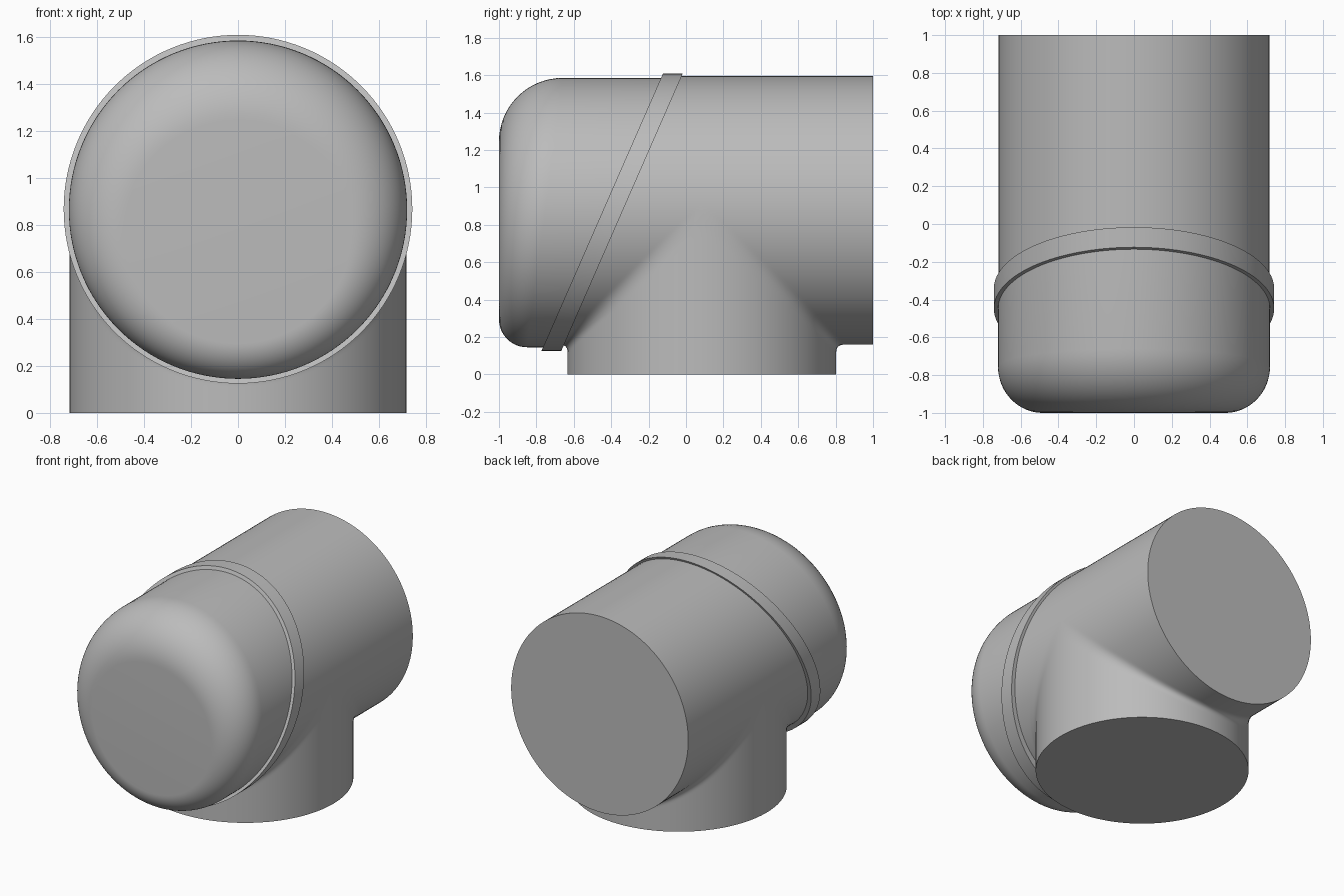
import bpy, bmesh, math
from mathutils import Vector

if "Cube" in bpy.data.objects:
    bpy.data.objects.remove(bpy.data.objects["Cube"])

N, SEG = 128, 22
R, ZC, YC = 0.718, 0.877, 0.085      # tee pipes: radius, axis height, branch position
CAP_R, CAP_Z = 0.72, 0.865           # rounded front cap
ANG = [2 * math.pi * i / N for i in range(N)]   # angle 0 points down (or to +y on the branch)

grey = bpy.data.materials.new("pipe_grey")
grey.diffuse_color = (0.5, 0.5, 0.5, 1)
grey.use_nodes = True
grey.node_tree.nodes["Principled BSDF"].inputs["Base Color"].default_value = grey.diffuse_color


def collar_y(z):
    """Slanted plane of the collar."""
    return -0.395 + 0.438 * (z - 0.867)


def ring_pt(r, a, zc, y):
    return Vector((r * math.sin(a), y, zc - r * math.cos(a)))


def strips(bm, rows, close_loop=False, fill=None):
    """Skin a closed set of rows; optionally fill the end at index `fill`."""
    vs = [[bm.verts.new(p) for p in row] for row in rows]
    m = len(rows[0])
    for i in range(len(vs)):
        a, b = vs[i], vs[(i + 1) % len(vs)]
        for j in range(m if close_loop else m - 1):
            k = (j + 1) % m
            bm.faces.new((a[j], b[j], b[k], a[k]))
    if fill is not None:
        bm.faces.new([row[fill] for row in vs])


def finish(bm, name):
    bmesh.ops.remove_doubles(bm, verts=bm.verts[:], dist=1e-5)
    bmesh.ops.dissolve_degenerate(bm, edges=bm.edges[:], dist=1e-6)
    bmesh.ops.recalc_face_normals(bm, faces=bm.faces[:])
    me = bpy.data.meshes.new(name)
    bm.to_mesh(me)
    bm.free()
    me.materials.append(grey)
    ob = bpy.data.objects.new(name, me)
    bpy.context.collection.objects.link(ob)
    bpy.ops.object.select_all(action='DESELECT')
    ob.select_set(True)
    bpy.context.view_layer.objects.active = ob
    bpy.ops.object.shade_smooth_by_angle(angle=math.radians(35))


def blend(p):
    """Move a point onto the filleted union of the two pipes."""
    x, v, u = p.x, p.y - YC, p.z - ZC
    for _ in range(6):
        k = 0.042 * min(1, max(0, -u / 0.5))
        if k < 1e-4:
            break
        la, lb = math.hypot(x, u), math.hypot(x, v)
        h = max(k - abs(la - lb), 0) / k
        if h == 0:
            break
        f = min(la, lb) - R - h * h * k / 4
        wa = 1 - h / 2 if la < lb else h / 2
        wb = 1 - wa
        g = Vector((x * (wa / la + wb / lb), wb * v / lb, wa * u / la))
        s = f / max(g.length_squared, 0.1)
        x, v, u = x - s * g.x, v - s * g.y, u - s * g.z
    return Vector((x, v + YC, u + ZC))


# Tee body: horizontal pipe in two lengths meeting the branch seam
T = [(j / SEG) ** 2 for j in range(SEG + 1)]
bm = bmesh.new()
for side in (-1, 1):
    rows = []
    for a in ANG:
        z = ZC - R * math.cos(a)
        seam = YC + side * max(0, R * math.cos(a))
        end = 1.0 if side > 0 else collar_y(z)
        rows.append([blend(ring_pt(R, a, ZC, seam + (end - seam) * t)) for t in T])
    strips(bm, rows, fill=SEG if side > 0 else None)
# Tee body: vertical branch down to the floor
rows = []
for a in ANG:
    x, v = R * math.sin(a), R * math.cos(a)
    seam = ZC - abs(v)
    rows.append([blend(Vector((x, YC + v, seam * (1 - t)))) for t in T])
strips(bm, rows, fill=SEG)
finish(bm, "tee_body")

# Front cap: edge rounding grows from bottom to top
bm = bmesh.new()
rows = []
for a in ANG:
    r = 0.245 - 0.095 * math.cos(a)
    row = []
    for j in range(17):
        q = j / 16 * math.pi / 2
        row.append(ring_pt(CAP_R - r + r * math.sin(q), a, CAP_Z, -1 + r * (1 - math.cos(q))))
    row.append(ring_pt(CAP_R, a, CAP_Z, collar_y(CAP_Z - CAP_R * math.cos(a))))
    rows.append(row)
strips(bm, rows, fill=0)
finish(bm, "front_cap")

# Slanted collar between cap and body
bm = bmesh.new()
profile = [(0.70, -0.053), (0.742, -0.053), (0.742, 0.053), (0.70, 0.053)]
rows = [[ring_pt(r, a, 0.867, collar_y(0.867 - r * math.cos(a)) + d) for r, d in profile]
        for a in ANG]
strips(bm, rows, close_loop=True)
finish(bm, "collar")
